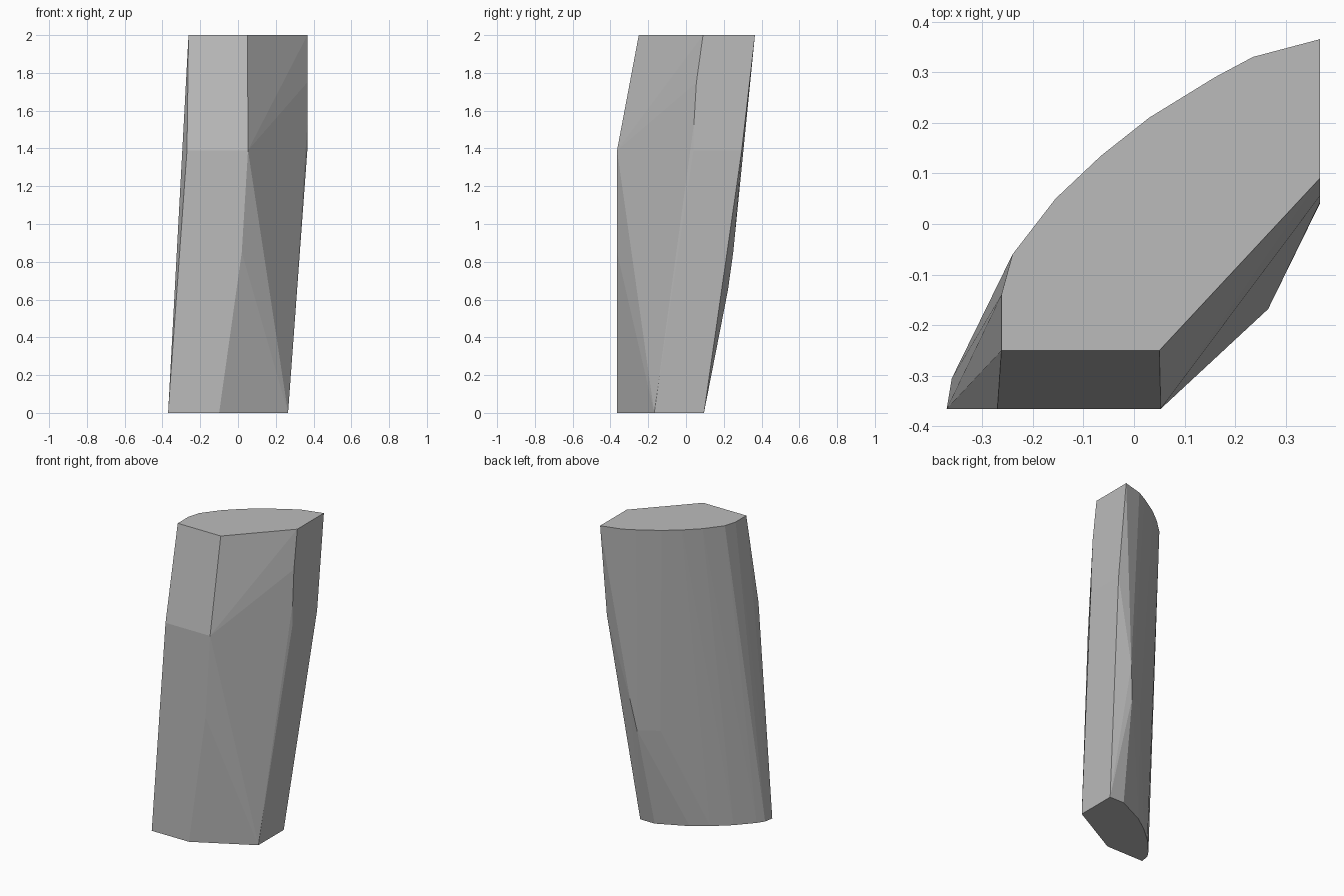
import bpy
import bmesh

cube = bpy.data.objects.get("Cube")
if cube:
    bpy.data.objects.remove(cube, do_unlink=True)

# Matte grey stone
grey = bpy.data.materials.new("mid grey")
grey.use_nodes = True
colour = (0.5, 0.5, 0.5, 1)
grey.diffuse_color = colour
grey.node_tree.nodes["Principled BSDF"].inputs["Base Color"].default_value = colour

# Top outline: straight front and right side, arched back
top = [(-.262, -.25), (.05, -.25), (.367, .09), (.367, .365), (.235, .33),
       (.16, .29), (.03, .21), (-.065, .135), (-.155, .05), (-.24, -.06), (-.262, -.14)]
# Base outline, shifted towards the front right
base = [(-.37, -.365), (-.10, -.365), (.265, -.168), (.265, .095), (.16, .095),
        (-.03, .005), (-.13, -.065), (-.235, -.155), (-.33, -.26), (-.36, -.305)]
# Shoulder below the sloping front bevel, and the swell of the back
shoulder = [(-.27, -.365), (.053, -.365), (.367, .04), (.367, .295)]
swell = [(.2, .222, .65), (.23, .25, .85), (.08, .15, .65)]

points = [(x, y, z) for ring, z in ((top, 2), (base, 0), (shoulder, 1.39)) for x, y in ring]
points += swell + [(.02, -.365, .85), (.367, .042, 1.53), (.367, .055, 1.75)]

# Wrap the outlines in one faceted skin
bm = bmesh.new()
for p in points:
    bm.verts.new(p)
hull = bmesh.ops.convex_hull(bm, input=bm.verts[:])
loose = [v for v in bm.verts if not v.link_faces]
bmesh.ops.delete(bm, geom=loose, context='VERTS')
bmesh.ops.dissolve_limit(bm, angle_limit=.005, verts=bm.verts[:], edges=bm.edges[:])
bmesh.ops.recalc_face_normals(bm, faces=bm.faces[:])

mesh = bpy.data.meshes.new("stone_block")
bm.to_mesh(mesh)
bm.free()
mesh.materials.append(grey)
block = bpy.data.objects.new("stone_block", mesh)
bpy.context.collection.objects.link(block)
